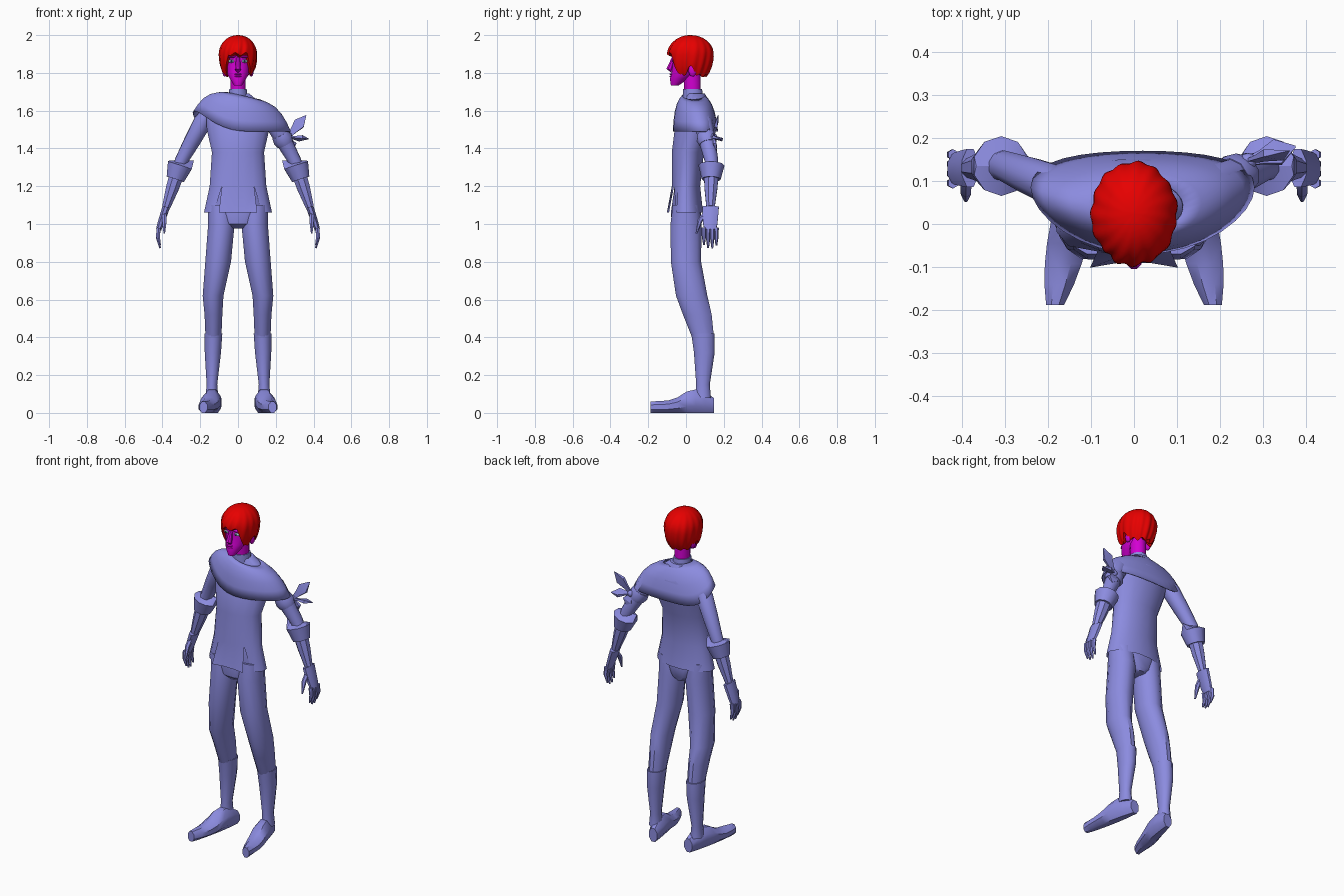
import bpy, bmesh, math
from math import sin, cos, pi, tau
from mathutils import Vector

if bpy.data.objects.get("Cube"):
    bpy.data.objects.remove(bpy.data.objects["Cube"])


def material(name, *rgb):
    mat = bpy.data.materials.new(name)
    mat.use_nodes = True
    mat.diffuse_color = (*rgb, 1)
    mat.node_tree.nodes["Principled BSDF"].inputs["Base Color"].default_value = mat.diffuse_color
    return mat


cloth = material("periwinkle cloth", .26, .26, .74)
skin = material("magenta skin", .65, 0, .65)
hair_red = material("red hair", .8, 0, 0)
eye_blue = material("pale blue eye", .35, .55, .6)
dark = material("dark pupil", .03, .02, .1)


def finish(name, bm, mat, mirrored=False, angle=40):
    """Turn a bmesh into a smooth-shaded object, mirrored across x if asked."""
    bmesh.ops.recalc_face_normals(bm, faces=bm.faces[:])
    mesh = bpy.data.meshes.new(name)
    bm.to_mesh(mesh)
    bm.free()
    mesh.materials.append(mat)
    ob = bpy.data.objects.new(name, mesh)
    bpy.context.collection.objects.link(ob)
    bpy.ops.object.select_all(action='DESELECT')
    ob.select_set(True)
    bpy.context.view_layer.objects.active = ob
    bpy.ops.object.shade_smooth_by_angle(angle=math.radians(angle))
    if mirrored:
        ob.modifiers.new("other side", 'MIRROR')
    return ob


def bridge(rings, start=True, end=True):
    """Join point rings into a surface, capping either end if asked."""
    bm = bmesh.new()
    loops = [[bm.verts.new(point) for point in ring] for ring in rings]
    for low, high in zip(loops, loops[1:]):
        for i in range(len(low)):
            bm.faces.new((low[i - 1], low[i], high[i], high[i - 1]))
    if start:
        bm.faces.new(loops[0])
    if end:
        bm.faces.new(loops[-1])
    bm.verts.ensure_lookup_table()
    return bm


def ellipse(centre, across, deep, sides):
    grow = 1 / cos(pi / sides)
    angles = [(i + .5) * tau / sides for i in range(sides)]
    return [centre + (across * cos(a) + deep * sin(a)) * grow for a in angles]


def stack(rows, sides=12, start=True):
    """Level rings, each given as x, y, z, half width and half depth."""
    return bridge([ellipse(Vector((x, y, z)), Vector((w, 0, 0)), Vector((0, d, 0)), sides)
                   for x, y, z, w, d in rows], start)


def tube(points, radii, squash=1, sides=8):
    """Rings square to a path; squash scales the depth against the width."""
    rings = []
    last = len(points) - 1
    for i, (point, radius) in enumerate(zip(points, radii)):
        along = (points[min(i + 1, last)] - points[max(i - 1, 0)]).normalized()
        across = Vector((1, 0, 0))
        across = (across - along * across.dot(along)).normalized()
        deep = along.cross(across) * squash
        rings.append(ellipse(point, across * radius, deep * radius, sides))
    return bridge(rings)


def steps(start, end, *fractions):
    return [start.lerp(end, fraction) for fraction in fractions]


def ball(name, centre, size, mat, mirrored=False):
    bm = bmesh.new()
    bmesh.ops.create_uvsphere(bm, u_segments=12, v_segments=8, radius=1)
    bmesh.ops.scale(bm, vec=size, verts=bm.verts)
    bmesh.ops.translate(bm, vec=centre, verts=bm.verts)
    finish(name, bm, mat, mirrored, angle=60)


# Tunic, with the hem cut open beside the front flap
sides = 16
bm = stack([(0, 0, 1.06, .18, .09), (0, 0, 1.2, .15, .075), (0, .01, 1.38, .138, .085),
            (0, .04, 1.5, .165, .1), (0, .065, 1.6, .17, .085), (0, .05, 1.69, .06, .05)],
           sides, start=False)
slits = [bm.edges.get((bm.verts[i], bm.verts[i + sides])) for i in (10, 13)]
bmesh.ops.split_edges(bm, edges=slits)
for corner in [v for v in bm.verts if len(v.link_faces) == 1 and v.co.z < 1.1]:
    outward = math.copysign(.025, corner.co.x)
    if abs(corner.link_faces[0].calc_center_median().x) > .1:
        corner.co += Vector((outward, abs(outward), 0))
    else:
        corner.co.y -= .025
finish("tunic", bm, cloth)
finish("hips", stack([(0, 0, 1.2, .13, .06), (0, 0, 1.06, .15, .08), (0, 0, 1, .11, .075),
                      (0, .01, .975, .03, .06)]), cloth)

# Poncho: high on the right shoulder, low over the left arm and back
poncho_rings = []
for step in range(6):
    t = step / 5
    ring = []
    for i in range(32):
        a = i * tau / 32
        neck = Vector((.025 + .09 * cos(a), .04 + .06 * sin(a), 1.68 - .02 * cos(a)))
        lift = max(0, cos(a - 3.4)) ** 3
        hem = Vector((.02 + .26 * cos(a), .05 + .12 * sin(a) + .035 * cos(a) ** 2,
                      1.49 + .11 * lift))
        swell = sin(pi * t) * .03
        ring.append(neck.lerp(hem, t) + Vector((swell * cos(a) / 2, swell * sin(a) / 3, swell)))
    poncho_rings.append(ring)
poncho = finish("poncho", bridge(poncho_rings, start=False, end=False), cloth)
poncho.modifiers.new("thickness", 'SOLIDIFY').thickness = .006

# Collar
finish("collar", stack([(0, .04, 1.63, .055, .055), (0, .035, 1.715, .046, .05)]), cloth)

# Trousers and boots
finish("trouser_legs", stack([(.09, 0, 1.1, .07, .07), (.088, 0, 1, .07, .082),
                              (.105, 0, .8, .068, .08), (.132, .03, .62, .055, .083),
                              (.13, .06, .52, .047, .076), (.13, .09, .4, .042, .058)]),
       cloth, mirrored=True)
finish("boot_shafts", stack([(.13, .09, .42, .047, .062), (.133, .097, .32, .043, .055),
                             (.138, .09, .15, .028, .036), (.138, .09, .08, .034, .042)]),
       cloth, mirrored=True)
foot_rings = []
for step in range(8):
    t = step / 7
    height = .04 - t / 100 + .025 * sin(pi * min(1, t * 1.6))
    width = .048 * sin(pi * (.12 + .8 * t)) ** .6
    foot_rings.append(ellipse(Vector((.117 + .066 * t, .147 - .335 * t, height)),
                              Vector((width, 0, 0)), Vector((0, 0, height)), 8))
finish("feet", bridge(foot_rings), cloth, mirrored=True)

# Arms, hung on their joints
shoulder, elbow = Vector((.16, .08, 1.59)), Vector((.3, .135, 1.335))
wrist, knuckles = Vector((.38, .13, 1.09)), Vector((.42, .128, .97))
finish("sleeves", tube(steps(shoulder, elbow, 0, .2, .6, 1) + steps(elbow, wrist, .2),
                       (.035, .047, .042, .034, .034), sides=10), cloth, mirrored=True)
finish("cuffs", tube(steps(elbow, wrist, .1, 0, .1, .4, .38), (.04, .066, .066, .048, .03),
                     sides=10), cloth, mirrored=True)
finish("forearms", tube(steps(elbow, wrist, .2, .6, 1), (.04, .034, .022)),
       cloth, mirrored=True)

# Hands
finish("palms", tube(steps(wrist, knuckles, 0, .3, .75, 1), (.02, .019, .017, .014), 2.2),
       cloth, mirrored=True)
for finger in range(4):
    root = knuckles + Vector((0, finger * .022 - .033, .01))
    tip = root + Vector((-.008, 0, -.09 - .02 * sin(finger)))
    bend = root.lerp(tip, .5) + Vector((.008, 0, 0))
    finish("fingers_" + "abcd"[finger], tube((root, bend, tip), (.011, .01, .004), sides=6),
           cloth, mirrored=True)
thumb_root = wrist + Vector((.01, -.02, -.03))
thumb_bend = thumb_root + Vector((0, -.035, -.04))
thumb_tip = thumb_bend + Vector((0, -.02, -.07))
finish("thumbs", tube((thumb_root, thumb_bend, thumb_tip), (.013, .012, .004), sides=6),
       cloth, mirrored=True)

# Armband with a tied ribbon on the left arm
finish("armband", tube(steps(shoulder, elbow, .45, .55, .65), (.046, .052, .044), sides=10), cloth)
knot = Vector((.265, .145, 1.46))
ball("ribbon_knot", knot, (.02, .02, .02), cloth)
ribbon_tips = {"upper": (.36, .17, 1.575), "middle": (.375, .18, 1.45),
               "lower": (.29, .16, 1.39)}
for label, tip in ribbon_tips.items():
    path = steps(knot, Vector(tip), 0, .3, .62, 1)
    finish(label + "_ribbon_leaf", tube(path, (.01, .017, .03, .002), .3, 4), cloth, angle=20)

# Neck and head
finish("neck", stack([(0, .035, 1.69, .04, .043), (0, .03, 1.84, .042, .047)]), skin)
finish("head", stack([(0, -.06, 1.733, .02, .02), (0, -.035, 1.77, .044, .05),
                      (0, -.01, 1.8, .06, .066), (0, 0, 1.86, .069, .068),
                      (0, .01, 1.89, .072, .08), (0, .02, 1.95, .065, .075)], sides), skin)

# Face
bridge_top, nose_tip = Vector((0, -.066, 1.88)), Vector((0, -.087, 1.82))
finish("nose", tube((bridge_top, nose_tip, nose_tip + Vector((0, .014, -.01))),
                    (.009, .017, .01)), skin, angle=30)
for label, height in (("upper_lip", 1.793), ("lower_lip", 1.782)):
    ball(label, (0, -.077, height), (.018, .011, .005), skin)
eye = Vector((.034, -.058, 1.862))
ball("eyes", eye, (.017, .012, .009), eye_blue, mirrored=True)
ball("pupils", eye + Vector((0, -.01, 0)), (.005, .004, .006), dark, mirrored=True)
ball("brows", eye + Vector((0, -.005, .024)), (.026, .014, .007), skin, mirrored=True)
ball("ears", (.07, .035, 1.815), (.014, .022, .035), skin, mirrored=True)


# Hair: a ridged bowl, short over the brow and lifted at the ears
def hair_point(a, t):
    front = -sin(a)
    brow = min(max((front - .62) * 4, 0), 1)
    ear = math.exp(-(front * 4) ** 2)
    low = 1.785 + .115 * brow + .045 * ear + .008 * cos(11 * a)
    z = 2 - (2 - low) * (1 - cos(t * pi / 2)) ** .9
    slope = (z - 1.9) / (.1 if z > 1.9 else .165)
    r = math.sqrt(max(1 - slope * slope, 0)) + .02
    r *= 1 + .035 * t * cos(15 * a + 5 * t) + .02 * t * sin(6 * a)
    return Vector((.098 * r * cos(a), .024 + .118 * r * sin(a), z))


around = [i * tau / 90 for i in range(90)]
hair_rings = [[hair_point(a, step / 14) for a in around] for step in range(15)]
underside = Vector((0, .03, 1.84))
hair_rings.append([underside + Vector((cos(a), sin(a), 0)) / 100 for a in around])
finish("hair", bridge(hair_rings), hair_red, angle=50)
